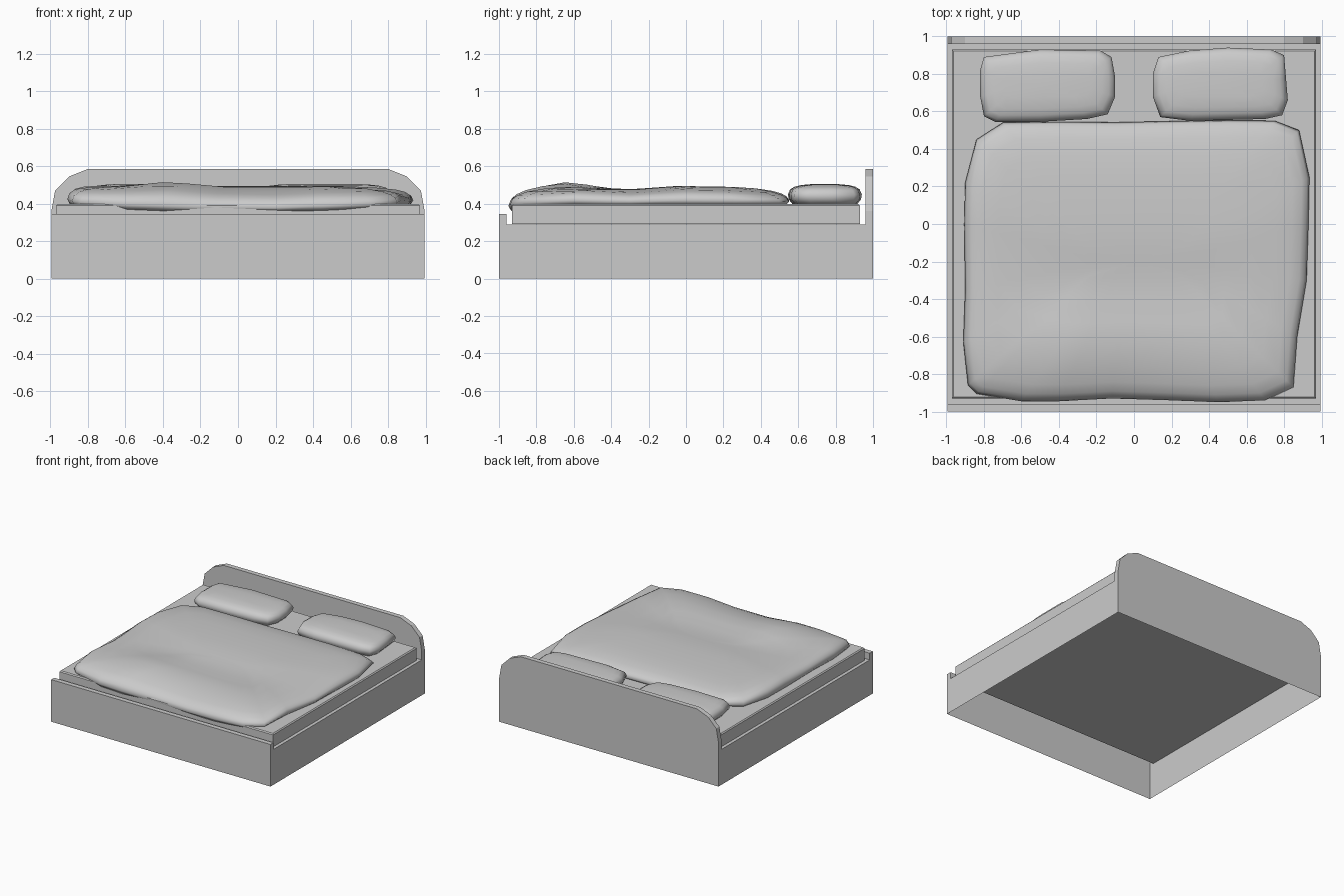
import bpy, bmesh, math
from mathutils import Vector

if "Cube" in bpy.data.objects:
    bpy.data.objects.remove(bpy.data.objects["Cube"])


def finish(name, bm, smooth=False):
    bmesh.ops.remove_doubles(bm, verts=bm.verts, dist=1e-5)
    bmesh.ops.recalc_face_normals(bm, faces=bm.faces)
    me = bpy.data.meshes.new(name)
    bm.to_mesh(me)
    bm.free()
    for p in me.polygons:
        p.use_smooth = smooth
    ob = bpy.data.objects.new(name, me)
    bpy.context.collection.objects.link(ob)
    return ob


def interp(table, v):
    # piecewise linear lookup in a list of (position, value)
    if v <= table[0][0]:
        return table[0][1]
    for (a, p), (b, q) in zip(table, table[1:]):
        if v <= b:
            return p + (q - p) * (v - a) / (b - a)
    return table[-1][1]


def loft(name, outline, rings, height):
    # soft cushion: outline shrunk toward its centre, height(x, y, level)
    bm = bmesh.new()
    cx = (min(p[0] for p in outline) + max(p[0] for p in outline)) / 2
    cy = (min(p[1] for p in outline) + max(p[1] for p in outline)) / 2
    hx = max(p[0] for p in outline) - cx
    hy = max(p[1] for p in outline) - cy
    loops = []
    for inset, level in rings:
        loop = []
        for x, y in outline:
            px = cx + (x - cx) * (1 - inset / hx)
            py = cy + (y - cy) * (1 - inset / hy)
            loop.append(bm.verts.new((px, py, height(px, py, level))))
        loops.append(loop)
    n = len(outline)
    for a, b in zip(loops, loops[1:]):
        for i in range(n):
            j = (i + 1) % n
            bm.faces.new((a[i], a[j], b[j], b[i]))
    bm.faces.new(loops[0])
    tip = bm.verts.new((cx, cy, height(cx, cy, rings[-1][1])))
    for i in range(n):
        bm.faces.new((loops[-1][i], loops[-1][(i + 1) % n], tip))
    return finish(name, bm, True)


# Bed frame: hollow shell, open underneath, with arched headboard
X, FOOT, DECK = 0.995, 0.345, 0.29
half = [(X, 0.36), (0.975, 0.47), (0.90, 0.545), (0.80, 0.585)]
arch = half + [(-x, z) for x, z in reversed(half)]
bm = bmesh.new()


def face(pts):
    bm.faces.new([bm.verts.new(p) for p in pts])


side = [(-1, 0), (-1, FOOT), (-0.96, FOOT), (-0.96, DECK),
        (0.96, DECK), (0.96, 0.36), (1, 0.36), (1, 0)]
for s in (-X, X):
    face([(s, y, z) for y, z in side])
for (y0, z0), (y1, z1) in zip(side[:4], side[1:5]):
    face([(-X, y0, z0), (X, y0, z0), (X, y1, z1), (-X, y1, z1)])
for y, low in ((0.96, DECK), (1, 0)):
    face([(-X, y, low), (X, y, low)] + [(x, y, z) for x, z in arch])
for (xa, za), (xb, zb) in zip(arch, arch[1:]):
    face([(xa, 0.96, za), (xa, 1, za), (xb, 1, zb), (xb, 0.96, zb)])
finish("bed_frame", bm)

# Mattress
bm = bmesh.new()
bmesh.ops.create_cube(bm, size=1)
for v in bm.verts:
    v.co = Vector((v.co.x * 1.94, v.co.y * 1.86, 0.345 + v.co.z * 0.106))
top = [e for e in bm.edges if all(v.co.z > 0.39 for v in e.verts)]
bmesh.ops.bevel(bm, geom=top, offset=0.008, segments=1, affect='EDGES')
finish("mattress", bm)

# Pillows
pillow_rings = [(0.025, 0.0), (0.004, 0.25), (0.0, 0.5), (0.012, 0.74),
                (0.035, 0.87), (0.07, 0.95), (0.13, 1.0)]
left = [(-0.80, 0.89), (-0.5, 0.93), (-0.18, 0.925), (-0.12, 0.89),
        (-0.10, 0.78), (-0.10, 0.68), (-0.14, 0.585), (-0.25, 0.56),
        (-0.5, 0.545), (-0.74, 0.545), (-0.80, 0.575), (-0.82, 0.68),
        (-0.82, 0.82)]
right = [(0.13, 0.89), (0.3, 0.925), (0.5, 0.94), (0.73, 0.93), (0.80, 0.90),
         (0.81, 0.78), (0.82, 0.66), (0.79, 0.58), (0.7, 0.56), (0.3, 0.55),
         (0.14, 0.57), (0.10, 0.68), (0.10, 0.80)]


def pillow_height(x, y, level):
    return 0.397 + level * (0.108 - 0.03 * max(0, abs(abs(x) - 0.46) - 0.15))


loft("pillow_left", left, pillow_rings, pillow_height)
loft("pillow_right", right, pillow_rings, pillow_height)

# Duvet: wavy top, hanging slightly over the foot end
crest = [(-0.95, 0.455), (-0.8, 0.478), (-0.65, 0.492), (-0.5, 0.482),
         (-0.35, 0.47), (-0.2, 0.483), (-0.05, 0.495), (0.25, 0.49),
         (0.4, 0.48), (0.55, 0.458)]
duvet = [(-0.70, 0.54), (-0.84, 0.45), (-0.90, 0.22), (-0.905, 0.0),
         (-0.90, -0.35), (-0.91, -0.63), (-0.885, -0.86), (-0.84, -0.905),
         (-0.6, -0.945), (-0.4, -0.945), (-0.12, -0.93), (0.2, -0.94),
         (0.45, -0.95), (0.7, -0.94), (0.85, -0.87), (0.87, -0.6),
         (0.92, -0.3), (0.93, 0.0), (0.935, 0.25), (0.88, 0.50),
         (0.75, 0.55), (0.5, 0.552), (0.2, 0.548), (-0.1, 0.542),
         (-0.4, 0.545)]


def duvet_height(x, y, level):
    foot = min(1, max(0, (-0.6 - y) / 0.33))
    low = 0.395 - 0.04 * foot ** 3 * max(0, 1 - x * x)
    high = interp(crest, y)
    high += 0.024 * math.exp(-((x + 0.37) / 0.18) ** 2 - ((y + 0.65) / 0.25) ** 2)
    high -= 0.03 * foot * math.exp(-((x - 0.05) / 0.35) ** 2)
    high -= 0.025 * max(0, (x - 0.6) / 0.35)
    return low + (high - low) * level


duvet_rings = [(0.06, 0.05), (0.015, 0.0), (0.0, 0.3), (0.012, 0.65),
               (0.04, 0.86), (0.09, 0.97), (0.18, 1), (0.3, 1), (0.42, 1),
               (0.54, 1), (0.66, 1)]
loft("duvet", duvet, duvet_rings, duvet_height)
